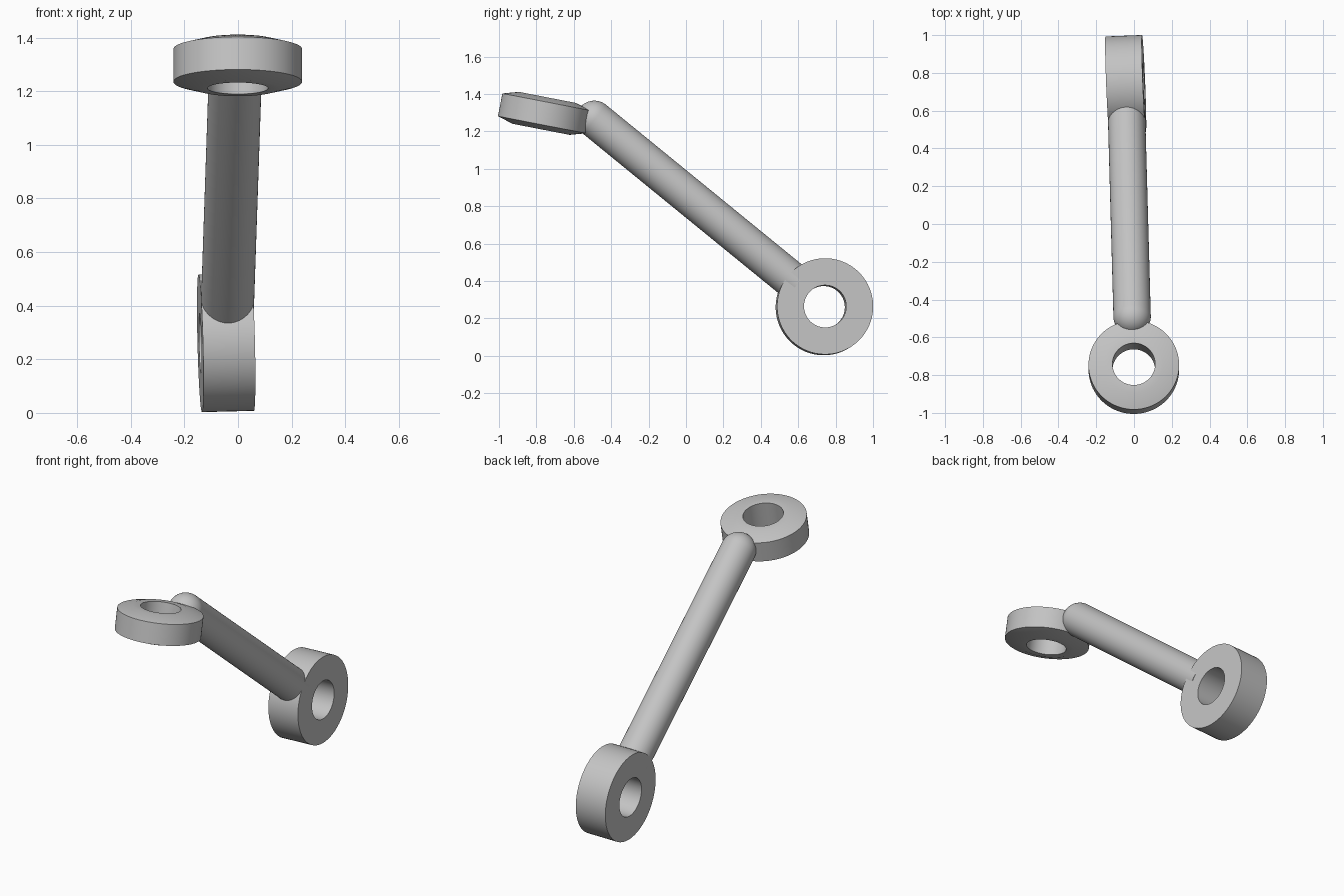
import bpy, bmesh, math
from mathutils import Vector

cube = bpy.data.objects.get("Cube")
if cube:
    bpy.data.objects.remove(cube, do_unlink=True)

grey = bpy.data.materials.new("plain grey")
grey.use_nodes = True
colour = (0.55, 0.55, 0.55, 1)
grey.diffuse_color = colour
grey.node_tree.nodes["Principled BSDF"].inputs["Base Color"].default_value = colour


def revolve(name, profile, centre, axis, closed):
    """Spin (radius, height) points around an axis through centre."""
    bm = bmesh.new()
    verts = [bm.verts.new((r, 0, h)) for r, h in profile]
    pairs = list(zip(verts, verts[1:]))
    if closed:
        pairs.append((verts[-1], verts[0]))
    edges = [bm.edges.new(p) for p in pairs]
    bmesh.ops.spin(bm, geom=verts + edges, cent=(0, 0, 0), axis=(0, 0, 1),
                   angle=math.tau, steps=72)
    bmesh.ops.remove_doubles(bm, verts=bm.verts, dist=1e-5)
    bmesh.ops.recalc_face_normals(bm, faces=bm.faces)
    mesh = bpy.data.meshes.new(name)
    bm.to_mesh(mesh)
    bm.free()
    mesh.materials.append(grey)
    obj = bpy.data.objects.new(name, mesh)
    bpy.context.collection.objects.link(obj)
    obj.location = centre
    obj.rotation_mode = 'QUATERNION'
    obj.rotation_quaternion = Vector((0, 0, 1)).rotation_difference(Vector(axis).normalized())
    bpy.ops.object.select_all(action='DESELECT')
    obj.select_set(True)
    bpy.context.view_layer.objects.active = obj
    bpy.ops.object.shade_smooth_by_angle(angle=math.radians(30))
    return obj


HOLE = 0.113
lower = Vector((-0.044, 0.74, 0.262))
joint = Vector((-0.01, -0.49, 1.265))

# Lower eye: plain thick ring
half = 0.097
revolve("lower_eye", [(HOLE, -half), (0.257, -half), (0.257, half), (HOLE, half)],
        lower, (1, 0.04, 0.025), True)

# Upper eye: ring with bevelled faces
upper_half = [(HOLE, 0.087), (0.155, 0.087), (0.24, 0.062)]
profile = upper_half + [(r, -h) for r, h in reversed(upper_half)]
revolve("upper_eye", profile, (-0.001, -0.758, 1.296), (0, 0.19, 0.98), True)

# Rod: round end at the upper eye, flat end buried in the lower eye
radius = 0.099
length = (lower - joint).length - 0.19
dome = [(radius * math.sin(a), -radius * math.cos(a))
        for a in (math.pi / 2 * i / 16 for i in range(17))]
revolve("rod", dome + [(radius, length), (0, length)], joint, lower - joint, False)
